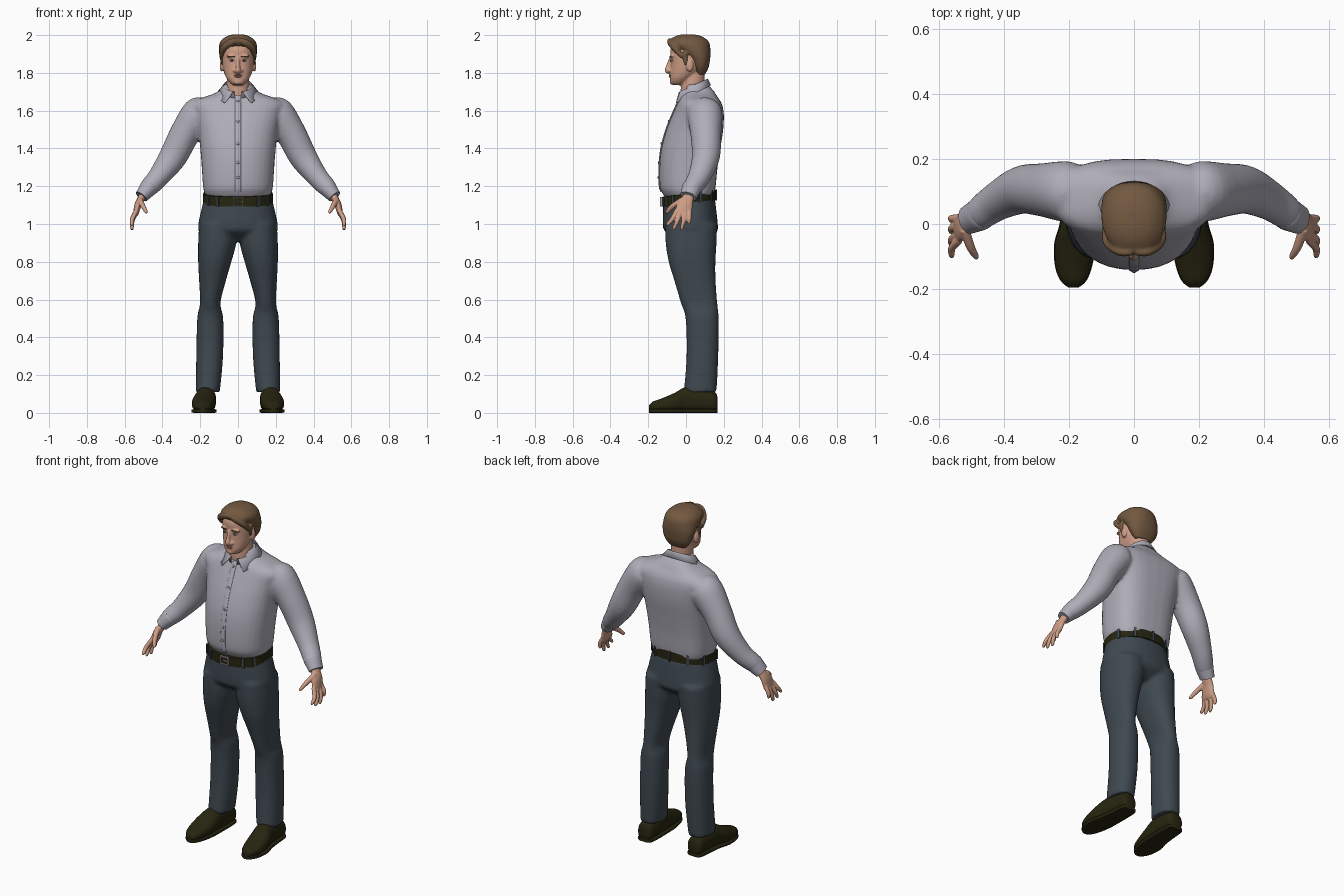
import bpy
import bmesh
import math
from mathutils import Matrix, Vector

default_cube = bpy.data.objects.get("Cube")
if default_cube:
    bpy.data.objects.remove(default_cube, do_unlink=True)

SEGMENTS = 32


def material(name, red, green, blue):
    mat = bpy.data.materials.new(name)
    mat.use_nodes = True
    colour = (red, green, blue, 1)
    mat.diffuse_color = colour
    shader = next(n for n in mat.node_tree.nodes if n.type == "BSDF_PRINCIPLED")
    shader.inputs["Base Color"].default_value = colour
    shader.inputs["Roughness"].default_value = .7
    return mat


skin = material("skin", .62, .34, .24)
hair_brown = material("hair brown", .17, .1, .052)
shirt_grey = material("shirt grey", .43, .415, .48)
trouser_slate = material("trouser slate", .05, .067, .082)
leather = material("dark leather", .02, .018, .005)
metal = material("buckle metal", .35, .35, .37)
eye_white = material("eye white", .6, .56, .52)
iris_dark = material("iris dark", .04, .03, .025)
lip = material("lip", .45, .19, .15)


def smooth(rows, steps=4):
    """Pass a smooth spline through rows of numbers."""
    out = []
    for i in range(len(rows) - 1):
        before, after = rows[max(i - 1, 0)], rows[min(i + 2, len(rows) - 1)]
        for k in range(steps):
            t = k / steps
            out.append([.5 * (2 * b + (c - a) * t + (2 * a - 5 * b + 4 * c - d) * t ** 2
                              + (3 * b - a - 3 * c + d) * t ** 3)
                        for a, b, c, d in zip(before, rows[i], rows[i + 1], after)])
    return out + [list(rows[-1])]


def slices(rows, axis="z", low_power=2.2, high_power=2.2):
    """Rounded rings from rows of (position, centre x, half width, low, high)."""
    rings = []
    for pos, cx, half, low, high in rows:
        ring = []
        for k in range(SEGMENTS):
            angle = math.tau * k / SEGMENTS
            c, s = math.cos(angle), math.sin(angle)
            power = 2 / (high_power if s > 0 else low_power)
            x = cx + half * math.copysign(abs(c) ** power, c)
            v = (low + high) / 2 + (high - low) / 2 * math.copysign(abs(s) ** power, s)
            ring.append(Vector((x, v, pos) if axis == "z" else (x, pos, v)))
        rings.append(ring)
    return rings


def tube(rows):
    """Rings across a path from rows of (x, y, z, radius, depth radius)."""
    rings = []
    points = [Vector(r[:3]) for r in rows]
    for i, (point, row) in enumerate(zip(points, rows)):
        along = (points[min(i + 1, len(points) - 1)] - points[max(i - 1, 0)]).normalized()
        depth = Vector((0, 1, 0))
        depth = (depth - along * along.dot(depth)).normalized()
        side = depth.cross(along)
        rings.append([point + side * row[3] * math.cos(math.tau * k / SEGMENTS)
                      + depth * row[4] * math.sin(math.tau * k / SEGMENTS)
                      for k in range(SEGMENTS)])
    return rings


def loft(bm, rings, mirror=False):
    for sign in ((1, -1) if mirror else (1,)):
        verts = [[bm.verts.new((p.x * sign, p.y, p.z)) for p in ring] for ring in rings]
        for a, b in zip(verts, verts[1:]):
            for k in range(len(a)):
                n = (k + 1) % len(a)
                bm.faces.new((a[k], a[n], b[n], b[k]))
        bm.faces.new(verts[0])
        bm.faces.new(verts[-1])


def blob(bm, centre, radii, mirror=False):
    for sign in ((1, -1) if mirror else (1,)):
        place = Matrix.Translation((centre[0] * sign, centre[1], centre[2]))
        bmesh.ops.create_uvsphere(bm, u_segments=16, v_segments=10, radius=1,
                                  matrix=place @ Matrix.Diagonal((*radii, 1)))


def box(bm, centre, size, turn=0):
    bmesh.ops.create_cube(bm, size=1, matrix=Matrix.Translation(centre)
                          @ Matrix.Rotation(turn, 4, "Z") @ Matrix.Diagonal((*size, 1)))


def finish(bm, name, mat, voxel=0, thickness=0):
    bmesh.ops.recalc_face_normals(bm, faces=bm.faces[:])
    mesh = bpy.data.meshes.new(name)
    bm.to_mesh(mesh)
    bm.free()
    mesh.materials.append(mat)
    ob = bpy.data.objects.new(name, mesh)
    bpy.context.collection.objects.link(ob)
    for other in bpy.context.selected_objects:
        other.select_set(False)
    ob.select_set(True)
    bpy.context.view_layer.objects.active = ob
    bpy.ops.object.shade_smooth_by_angle(angle=math.radians(40))
    if thickness:
        ob.modifiers.new("Thickness", "SOLIDIFY").thickness = thickness
    if voxel:
        # Fuse overlapping volumes into one soft skin
        fuse = ob.modifiers.new("Fuse", "REMESH")
        fuse.mode, fuse.voxel_size, fuse.use_smooth_shade = "VOXEL", voxel, True
        relax = ob.modifiers.new("Relax", "SMOOTH")
        relax.factor, relax.iterations = .5, 4
    return ob


# Trousers: two legs fused into the hips
bm = bmesh.new()
loft(bm, slices(smooth([(.11, .16, .064, -.012, .162), (.3, .15, .071, .003, .171), (.5, .147, .069, -.002, .173),
                        (.58, .147, .054, -.027, .166), (.7, .135, .071, -.062, .157), (.8, .123, .088, -.092, .156),
                        (.9, .11, .101, -.108, .162), (1, .105, .1, -.11, .165)])), mirror=True)
loft(bm, slices(smooth([(.91, 0, .1, -.04, .11), (.96, 0, .2, -.112, .165), (1, 0, .21, -.122, .168),
                        (1.06, 0, .198, -.122, .162), (1.135, 0, .18, -.119, .153)])))
finish(bm, "trousers", trouser_slate, voxel=.011)

# Shirt body and sleeves
torso = smooth([(1.14, 0, .165, -.11, .14), (1.165, 0, .178, -.126, .15), (1.2, 0, .185, -.139, .157),
                (1.3, 0, .192, -.141, .167), (1.4, 0, .2, -.131, .182), (1.5, 0, .212, -.104, .197),
                (1.58, 0, .232, -.072, .2), (1.63, 0, .25, -.05, .192), (1.658, 0, .22, -.038, .178),
                (1.675, 0, .17, -.03, .165), (1.7, 0, .108, -.015, .15), (1.74, 0, .072, -.005, .115)])
bm = bmesh.new()
loft(bm, slices(torso, high_power=2.9))
loft(bm, tube(smooth([(.165, .1, 1.615, .06, .07), (.205, .1, 1.585, .091, .093), (.28, .105, 1.48, .08, .082),
                      (.345, .105, 1.355, .074, .074), (.42, .07, 1.25, .057, .06), (.47, .035, 1.195, .05, .052),
                      (.495, .022, 1.165, .038, .042)])), mirror=True)
finish(bm, "shirt", shirt_grey, voxel=.01)

# Cuffs
bm = bmesh.new()
loft(bm, tube(smooth([(.468, .034, 1.199, .045, .049), (.475, .03, 1.19, .047, .051),
                      (.511, .012, 1.145, .036, .044)], 3)), mirror=True)
finish(bm, "cuffs", shirt_grey)

# Button placket and buttons down the chest
bm = bmesh.new()
front = [row for row in torso if 1.17 < row[0] < 1.68]
loft(bm, tube([(0, row[3] - .001, row[0], .015, .004) for row in front]))
finish(bm, "placket", shirt_grey)
bm = bmesh.new()
for height in (1.24, 1.325, 1.43, 1.54, 1.65):
    nearest = min(front, key=lambda row: abs(row[0] - height))
    blob(bm, (0, nearest[3] - .005, nearest[0]), (.008, .004, .008))
finish(bm, "buttons", metal)

# Folded collar: inner stand, top fold and pointed outer flap
bm = bmesh.new()
columns = []
for k in range(-16, 17):
    a, b = math.radians(165) * k / 16, math.radians(140) * k / 16
    fold = Vector((.076 * math.sin(a), .04 + .076 * math.cos(a), 1.735 + .035 * math.cos(a)))
    stand = Vector((fold.x * .92, fold.y, fold.z - .035))
    c = math.cos(b)
    flap = Vector((.112 * math.sin(b), .04 + (.092 if c > 0 else .122) * c, 1.69 + (.045 if c > 0 else .062) * c))
    columns.append([bm.verts.new(p) for p in (stand, fold, flap)])
for left, right in zip(columns, columns[1:]):
    for j in range(2):
        bm.faces.new((left[j], right[j], right[j + 1], left[j + 1]))
finish(bm, "collar", shirt_grey, thickness=.006)

# Belt, tilted down to the front, with loops and buckle
belt = slices([(z, 0, .184, -.127, .158) for z in (1.108, 1.134, 1.16)])
for ring in belt:
    for p in ring:
        p.z += .13 * p.y
bm = bmesh.new()
loft(bm, belt)
finish(bm, "belt", leather)
bm = bmesh.new()
for k in (2, 5, 8, 11, 14, 19, 21, 27, 29):
    here, after, before = belt[1][k], belt[1][(k + 1) % SEGMENTS], belt[1][k - 1]
    run = after - before
    box(bm, here, (.013, .012, .058), math.atan2(run.y, run.x))
finish(bm, "belt_loops", trouser_slate)
bm = bmesh.new()
for sign in (-1, 1):
    box(bm, (.024 * sign, -.131, 1.118), (.006, .012, .05))
    box(bm, (0, -.131, 1.118 + .022 * sign), (.048, .012, .006))
box(bm, (.008, -.131, 1.118), (.03, .01, .005))
finish(bm, "buckle", metal)

# Shoes with flat soles
shoe = smooth([(.167, .165, .028, .018, .08), (.152, .165, .045, .01, .11), (.08, .167, .051, .01, .132),
               (0, .172, .055, .01, .137), (-.06, .181, .062, .01, .106), (-.13, .186, .055, .01, .076),
               (-.175, .186, .038, .012, .06), (-.196, .186, .014, .016, .04)])
bm = bmesh.new()
loft(bm, slices(shoe, "y", 3, 2), mirror=True)
finish(bm, "shoes", leather)
bm = bmesh.new()
loft(bm, slices([(y, cx, half * 1.04, 0, .02) for y, cx, half, low, high in shoe], "y", 6, 6), mirror=True)
finish(bm, "soles", leather)

# Hands: palm, four spread fingers and thumb
bm = bmesh.new()
loft(bm, tube(smooth([(.495, .02, 1.175, .022, .03), (.51, .012, 1.14, .02, .03), (.528, -.004, 1.105, .019, .041),
                      (.54, -.015, 1.06, .015, .045), (.545, -.018, 1.04, .009, .038)])), mirror=True)
for base, tip, drop in ((-.05, -.097, .99), (-.028, -.064, .97), (-.003, -.023, .967), (.018, .016, .998)):
    loft(bm, tube(smooth([(.538, base, 1.07, .012, .012), (.56, (base + tip) / 2, (1.06 + drop) / 2, .012, .0115),
                          (.561, tip, drop + .008, .009, .009), (.56, tip, drop, .004, .004)])), mirror=True)
loft(bm, tube(smooth([(.522, -.015, 1.13, .016, .016), (.503, -.07, 1.095, .013, .014),
                      (.486, -.1, 1.063, .009, .01), (.484, -.103, 1.057, .004, .004)])), mirror=True)
finish(bm, "hands", skin, voxel=.004)

# Head with neck, nose, brow, chin and ears
bm = bmesh.new()
loft(bm, slices(smooth([(1.735, 0, .022, -.068, -.02), (1.745, 0, .04, -.08, 0), (1.77, 0, .06, -.085, .03),
                        (1.8, 0, .073, -.084, .07), (1.84, 0, .081, -.082, .1), (1.88, 0, .085, -.082, .11),
                        (1.92, 0, .084, -.083, .11), (1.95, 0, .075, -.07, .1), (1.98, 0, .04, -.03, .06)])))
loft(bm, tube(smooth([(0, .025, 1.64, .045, .05), (0, .033, 1.7, .06, .062), (0, .04, 1.8, .058, .06)])))
loft(bm, tube(smooth([(0, -.08, 1.882, .009, .008), (0, -.092, 1.84, .01, .012), (0, -.098, 1.813, .015, .015),
                      (0, -.086, 1.8, .011, .008)])))
blob(bm, (0, -.075, 1.752), (.022, .012, .014))
blob(bm, (.018, -.086, 1.811), (.009, .01, .008), True)
blob(bm, (.034, -.074, 1.888), (.028, .012, .009), True)
blob(bm, (.087, .02, 1.838), (.01, .02, .033), True)
finish(bm, "head", skin, voxel=.005)

# Eyes, brows and mouth
for name, mat, centre, radii in (("eyes", eye_white, (.032, -.073, 1.866), (.014, .01, .006)),
                                 ("irises", iris_dark, (.032, -.08, 1.866), (.006, .004, .006)),
                                 ("eyebrows", hair_brown, (.034, -.082, 1.887), (.02, .006, .004))):
    bm = bmesh.new()
    blob(bm, centre, radii, True)
    finish(bm, name, mat)
bm = bmesh.new()
blob(bm, (0, -.083, 1.787), (.023, .007, .004))
blob(bm, (0, -.083, 1.78), (.019, .008, .005))
finish(bm, "lips", lip)

# Hair: cap swept back to the nape, parted fringe and sideburns
bm = bmesh.new()
loft(bm, slices(smooth([(1.79, 0, .055, .055, .1), (1.83, 0, .083, .035, .12), (1.87, 0, .095, .015, .127),
                        (1.9, 0, .1, -.015, .13), (1.93, 0, .101, -.06, .129), (1.955, 0, .098, -.09, .125),
                        (1.975, 0, .086, -.085, .112), (1.995, 0, .058, -.055, .08), (2.004, 0, .025, -.02, .04)])))
loft(bm, tube(smooth([(.004, -.086, 1.973, .011, .011), (.042, -.086, 1.96, .019, .013),
                      (.078, -.058, 1.928, .018, .015), (.089, -.02, 1.885, .01, .011)])), mirror=True)
loft(bm, tube(smooth([(.088, -.01, 1.91, .01, .02), (.083, .002, 1.84, .006, .009)])), mirror=True)
finish(bm, "hair", hair_brown, voxel=.006)
